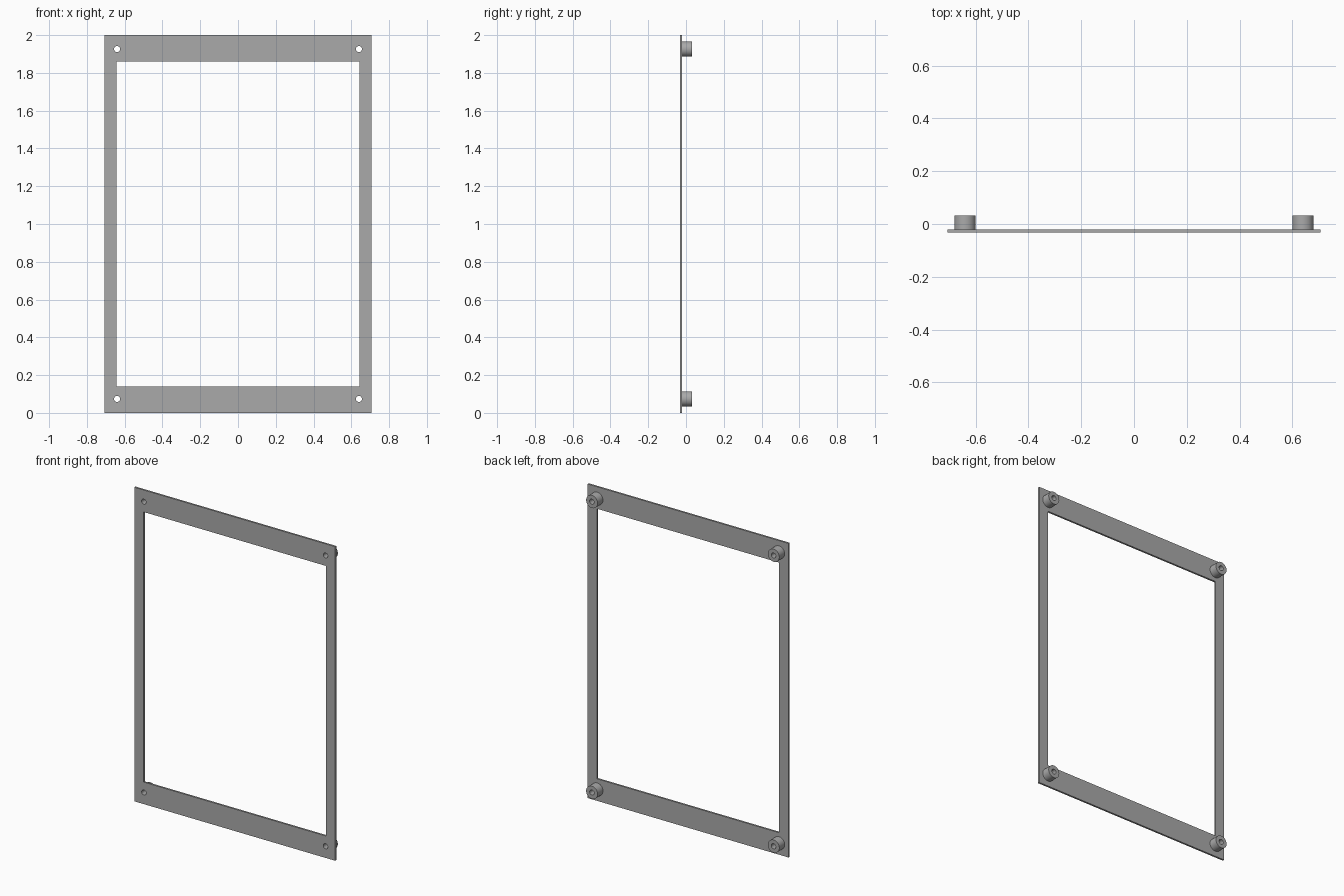
import bpy
import math

cube = bpy.data.objects.get("Cube")
if cube:
    bpy.data.objects.remove(cube, do_unlink=True)

WIDTH, HEIGHT = 1.414, 2.0
FRONT, BACK = -0.033, 0.033
PLATE = 0.012                      # plate thickness
OPEN_W, OPEN_H = 1.284, 1.72       # window opening
BOSS_X, BOSS_Z = 0.64, 0.926       # boss offsets from the plate centre
BOSS_R, HOLE_R = 0.0405, 0.016

grey = bpy.data.materials.new("plain grey")
grey.use_nodes = True
colour = (0.4, 0.4, 0.4, 1)
grey.diffuse_color = colour
grey.node_tree.nodes["Principled BSDF"].inputs["Base Color"].default_value = colour


def box(name, size, y):
    bpy.ops.mesh.primitive_cube_add(size=1, location=(0, y, HEIGHT / 2))
    ob = bpy.context.object
    ob.name = name
    ob.scale = size
    bpy.ops.object.transform_apply(location=False, rotation=False, scale=True)
    return ob


def rod(name, radius, y0, y1, x, z):
    bpy.ops.mesh.primitive_cylinder_add(
        vertices=48, radius=radius, depth=y1 - y0,
        location=(x, (y0 + y1) / 2, z), rotation=(math.pi / 2, 0, 0))
    ob = bpy.context.object
    ob.name = name
    return ob


def cut(target, cutter):
    mod = target.modifiers.new("cut", "BOOLEAN")
    mod.operation = "DIFFERENCE"
    mod.solver = "EXACT"
    mod.object = cutter
    bpy.context.view_layer.objects.active = target
    bpy.ops.object.modifier_apply(modifier=mod.name)


def finish(ob):
    ob.data.materials.clear()
    ob.data.materials.append(grey)
    bpy.ops.object.select_all(action="DESELECT")
    ob.select_set(True)
    bpy.context.view_layer.objects.active = ob
    bpy.ops.object.shade_smooth_by_angle(angle=math.radians(30))


# Flat frame with a window opening
frame = box("frame_plate", (WIDTH, PLATE, HEIGHT), FRONT + PLATE / 2)
window = box("window_cutter", (OPEN_W, 0.2, OPEN_H), 0)
cut(frame, window)
bpy.data.objects.remove(window, do_unlink=True)

# Four standoff bosses on the back, each with a through hole
for side, sx in (("left", 1), ("right", -1)):
    for level, sz in (("upper", 1), ("lower", -1)):
        x, z = sx * BOSS_X, HEIGHT / 2 + sz * BOSS_Z
        boss = rod(f"{level}_{side}_boss", BOSS_R, FRONT + PLATE, BACK, x, z)
        hole = rod("hole_cutter", HOLE_R, -0.1, 0.1, x, z)
        cut(frame, hole)
        cut(boss, hole)
        bpy.data.objects.remove(hole, do_unlink=True)
        finish(boss)

finish(frame)
